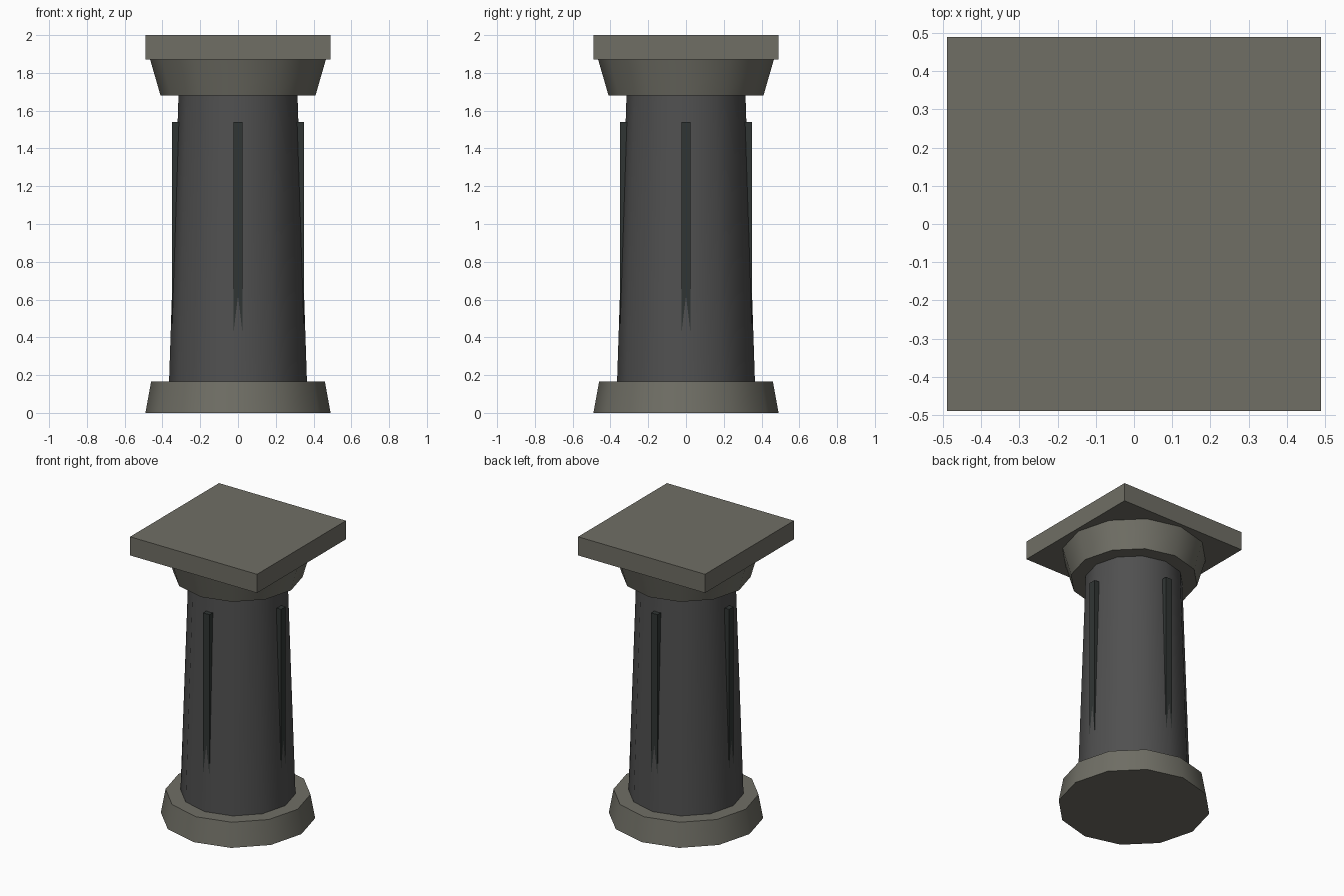
import bpy
from math import radians, sin, cos, pi

if "Cube" in bpy.data.objects:
    bpy.data.objects.remove(bpy.data.objects["Cube"])

SIDES = 12


def material(name, rgb):
    m = bpy.data.materials.new(name)
    m.diffuse_color = (*rgb, 1)
    m.use_nodes = True
    m.node_tree.nodes["Principled BSDF"].inputs["Base Color"].default_value = m.diffuse_color
    return m


stone = material("pale_stone", (0.16, 0.157, 0.13))
dark = material("dark_stone", (0.08, 0.08, 0.08))
inlay = material("rib_stone", (0.03, 0.036, 0.034))


def drum(name, r_bottom, r_top, z0, z1, mat):
    """Tapered twelve-sided drum with corners on the x and y axes."""
    ring = [(cos(2 * pi * i / SIDES), sin(2 * pi * i / SIDES)) for i in range(SIDES)]
    verts = [(r * x, r * y, z) for r, z in ((r_bottom, z0), (r_top, z1)) for x, y in ring]
    faces = [(i, (i + 1) % SIDES, SIDES + (i + 1) % SIDES, SIDES + i) for i in range(SIDES)]
    faces += [tuple(reversed(range(SIDES))), tuple(range(SIDES, 2 * SIDES))]
    mesh = bpy.data.meshes.new(name)
    mesh.from_pydata(verts, [], faces)
    obj = bpy.data.objects.new(name, mesh)
    bpy.context.collection.objects.link(obj)
    mesh.materials.append(mat)
    bpy.ops.object.select_all(action='DESELECT')
    obj.select_set(True)
    bpy.context.view_layer.objects.active = obj
    bpy.ops.object.shade_smooth_by_angle(angle=radians(35))
    return obj


def box(name, size, loc, mat, turn=0):
    bpy.ops.mesh.primitive_cube_add(size=1, location=loc, rotation=(0, 0, turn))
    obj = bpy.context.object
    obj.name = name
    obj.scale = size
    obj.data.materials.append(mat)
    return obj


# Base, shaft and flared capital
drum("base", 0.49, 0.46, 0, 0.165, stone)
drum("shaft", 0.365, 0.315, 0.165, 1.68, dark)
drum("capital", 0.41, 0.465, 1.68, 1.87, stone)

# Square top slab
box("top_slab", (0.98, 0.98, 0.13), (0, 0, 1.935), stone)

# Four upright ribs that sink into the tapering shaft
for i in range(4):
    a = i * pi / 2
    box(f"rib_{i + 1}", (0.05, 0.05, 1.14), (0.325 * cos(a), 0.325 * sin(a), 0.97),
        inlay, a)
